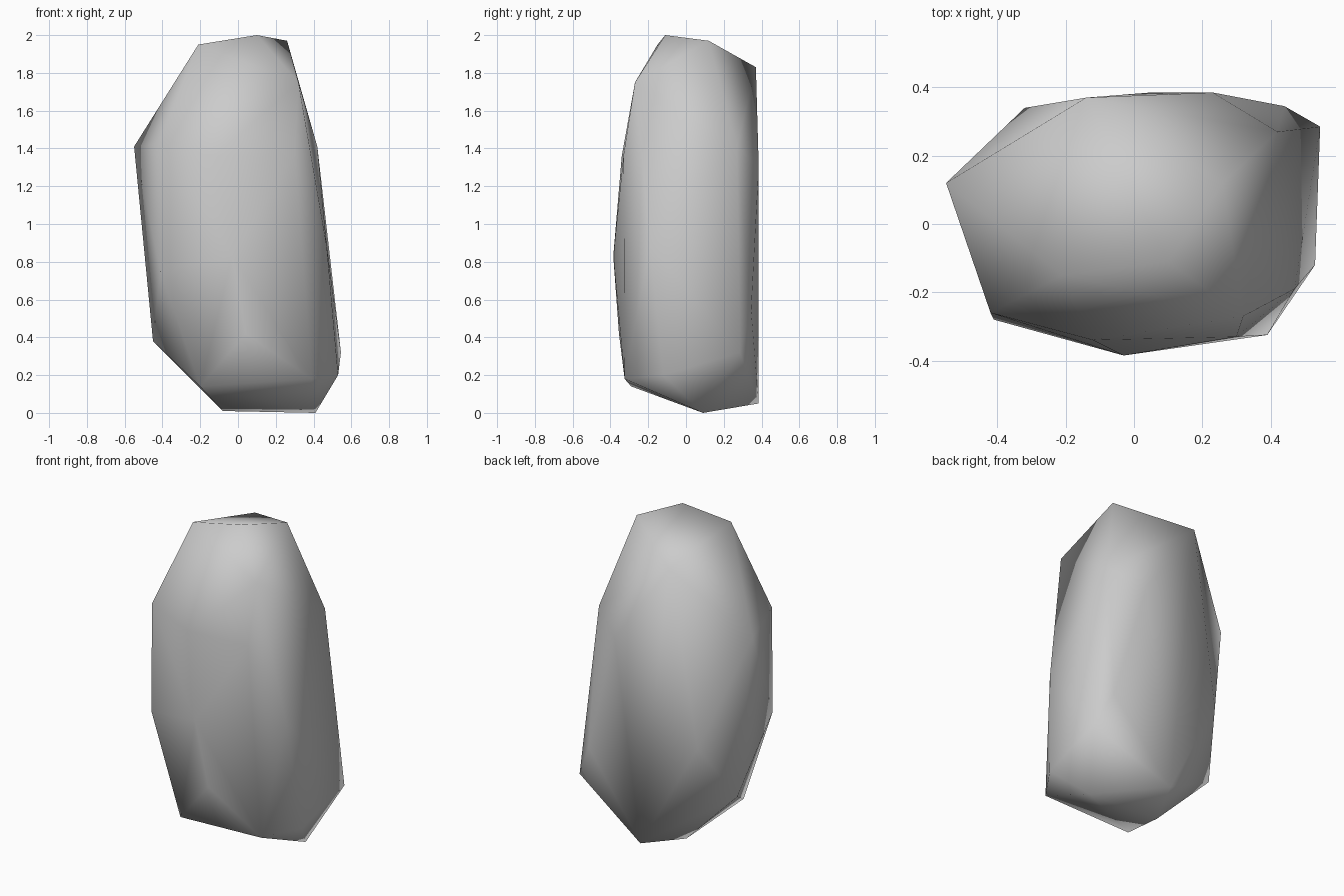
import bpy
import bmesh

# Remove the default object
default_object = bpy.data.objects.get("Cube")
if default_object:
    bpy.data.objects.remove(default_object, do_unlink=True)

# Corner points of the boulder, in hundredths of a unit, grouped by height
crown = [(-21, -15, 195), (10, -11, 200), (26, 12, 197),
         (-14, 37, 183), (32, -27, 175)]
shoulder = [(-55, 12, 141), (-42, -26, 142), (-12, -34, 136),
            (30, -33, 137), (42, 27, 141), (23, 38.5, 130)]
waist = [(-41, -28, 75), (-3, -38.5, 83), (47, -19, 88),
         (-32, 34, 73), (44, 34.5, 54), (4, -35.5, 42)]
base = [(-45, 13, 38), (54.5, 28.5, 32), (53, -12, 20), (39, -32.5, 18),
        (-20, -29, 14), (5, 38.5, 5), (-8, 11, 1), (41, 9, 0)]

# Stone colour
stone = bpy.data.materials.new("stone_grey")
stone.use_nodes = True
stone.diffuse_color = (0.6, 0.6, 0.6, 1)
stone.node_tree.nodes["Principled BSDF"].inputs["Base Color"].default_value = stone.diffuse_color

# Faceted boulder wrapped around the corner points
bm = bmesh.new()
for ring in (crown, shoulder, waist, base):
    for point in ring:
        bm.verts.new([value / 100 for value in point])
hull = bmesh.ops.convex_hull(bm, input=bm.verts[:])
unused = {item for key in ("geom_interior", "geom_unused") for item in hull[key]
          if isinstance(item, bmesh.types.BMVert)}
bmesh.ops.delete(bm, geom=list(unused), context="VERTS")
bmesh.ops.recalc_face_normals(bm, faces=bm.faces[:])

# Smooth shading over the coarse facets
for face in bm.faces:
    face.smooth = True

mesh = bpy.data.meshes.new("boulder")
bm.to_mesh(mesh)
bm.free()
mesh.materials.append(stone)
boulder = bpy.data.objects.new("boulder", mesh)
bpy.context.collection.objects.link(boulder)
